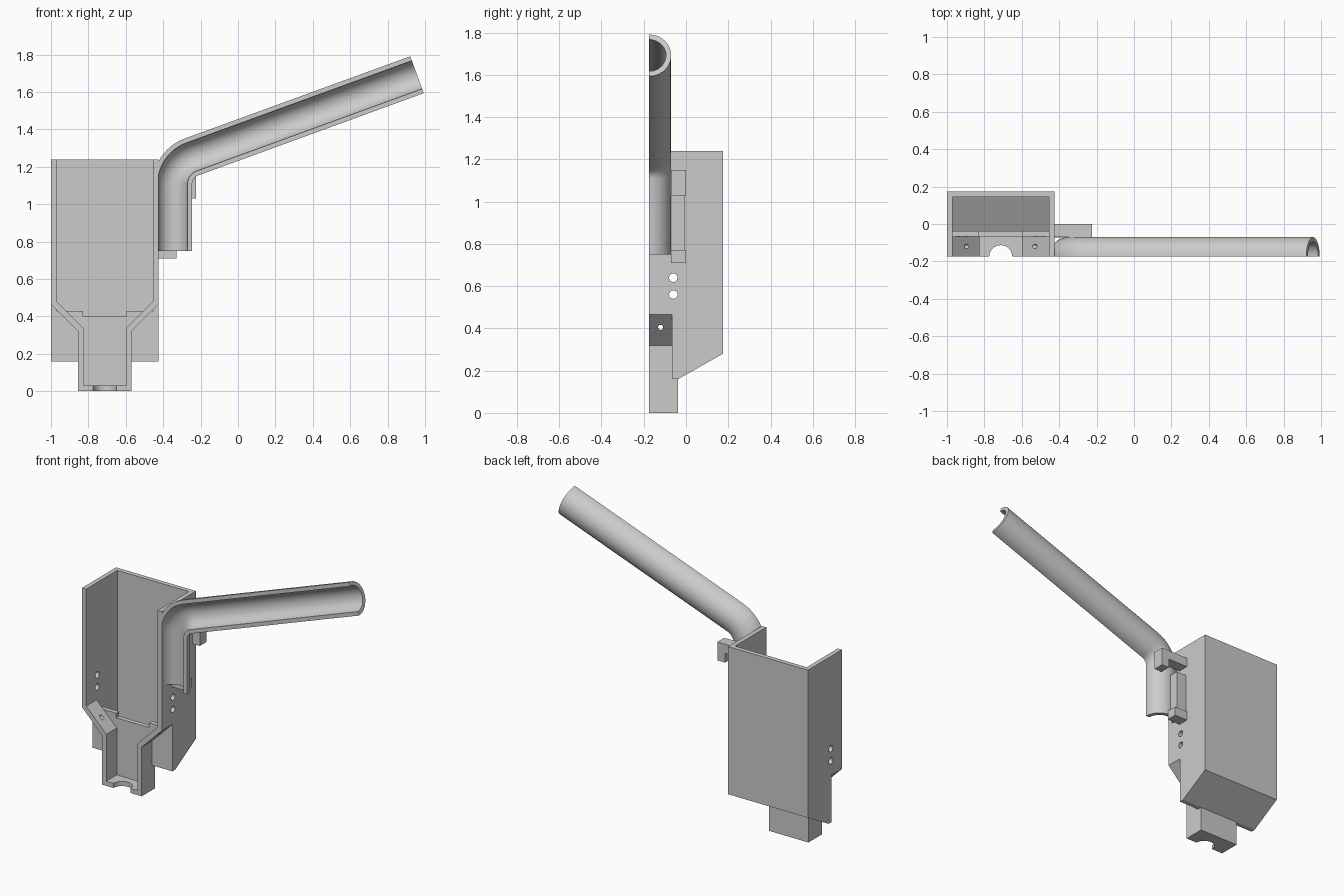
import bpy, bmesh, math
from mathutils import Vector, Matrix

cube = bpy.data.objects.get("Cube")
if cube:
    bpy.data.objects.remove(cube, do_unlink=True)

grey = bpy.data.materials.new("plain_grey")
grey.use_nodes = True
COLOUR = (0.6, 0.6, 0.6, 1)
grey.diffuse_color = COLOUR
grey.node_tree.nodes["Principled BSDF"].inputs["Base Color"].default_value = COLOUR

LEFT, RIGHT, WALL = -1.0, -0.425, 0.03      # housing extent in x
MID = (LEFT + RIGHT) / 2
FRONT, PLATE, BACK, TOP = -0.175, -0.067, 0.175, 1.24


def finish(name, bm):
    bmesh.ops.recalc_face_normals(bm, faces=bm.faces)
    mesh = bpy.data.meshes.new(name)
    bm.to_mesh(mesh)
    bm.free()
    mesh.materials.append(grey)
    obj = bpy.data.objects.new(name, mesh)
    bpy.context.collection.objects.link(obj)
    return obj


def prism(name, profile, axis, start, end):
    """Extrude a profile along x (points are y, z) or y (points are x, z)."""
    bm = bmesh.new()
    place = (lambda a, b: (start, a, b)) if axis == "x" else (lambda a, b: (a, start, b))
    face = bm.faces.new([bm.verts.new(place(a, b)) for a, b in profile])
    new = bmesh.ops.extrude_face_region(bm, geom=[face])["geom"]
    shift = Vector((end - start, 0, 0) if axis == "x" else (0, end - start, 0))
    bmesh.ops.translate(bm, vec=shift, verts=[v for v in new if isinstance(v, bmesh.types.BMVert)])
    return finish(name, bm)


def box(name, x0, x1, y0, y1, z0, z1):
    return prism(name, [(x0, z0), (x1, z0), (x1, z1), (x0, z1)], "y", y0, y1)


def mirrored(half):
    """Complete a left-hand profile about the housing's middle."""
    return half + [(2 * MID - x, z) for x, z in reversed(half)]


def select_only(obj):
    bpy.ops.object.select_all(action="DESELECT")
    obj.select_set(True)
    bpy.context.view_layer.objects.active = obj


def drill(targets, centre, radius, length, axis):
    """Cut a round hole through the targets."""
    bm = bmesh.new()
    bmesh.ops.create_cone(bm, cap_ends=True, segments=24, radius1=radius, radius2=radius, depth=length)
    turn = Matrix.Rotation(math.pi / 2, 4, "Y") if axis == "x" else Matrix()
    bm.transform(Matrix.Translation(centre) @ turn)
    cutter = finish("cutter", bm)
    cutter.hide_render = True
    for obj in targets:
        mod = obj.modifiers.new("hole", "BOOLEAN")
        mod.operation, mod.solver, mod.object = "DIFFERENCE", "EXACT", cutter
        select_only(obj)
        bpy.ops.object.modifier_apply(modifier=mod.name)
    bpy.data.objects.remove(cutter, do_unlink=True)


# Front frame: side rims, funnel slopes and outlet neck in one outline
outer = [(LEFT, TOP), (LEFT, 0.465), (-0.855, 0.32), (-0.855, 0)]
inner = [(LEFT + WALL, TOP), (LEFT + WALL, 0.48), (-0.825, 0.335), (-0.825, WALL)]
frame = prism("funnel_frame", mirrored(outer) + mirrored(inner)[::-1], "y", FRONT, PLATE)

# Rear housing: side walls, back wall, sloping floor
side = [(PLATE, 0.16), (-0.037, 0.16), (BACK, 0.28), (BACK, TOP), (PLATE, TOP)]
walls = [prism("side_wall_right", side, "x", LEFT, LEFT + WALL),
         prism("side_wall_left", side, "x", RIGHT - WALL, RIGHT)]
box("back_wall", LEFT + WALL, RIGHT - WALL, BACK - WALL, BACK, 0.29, TOP)
floor = [(-0.037, 0.16), (BACK, 0.28), (BACK, 0.31), (-0.037, 0.19)]
prism("sloping_floor", floor, "x", LEFT + WALL, RIGHT - WALL)

# Plate behind the funnel, with a lowered middle lip
plate = [(-0.855, 0), (-0.855, 0.16), (LEFT + WALL, 0.16),
         (LEFT + WALL, 0.43), (-0.83, 0.43), (-0.83, 0.4)]
prism("funnel_back_plate", mirrored(plate), "y", PLATE, -0.037)

# Holes through the side walls, funnel slopes and outlet
for y, z, r in [(0.03, 1.03, 0.016), (-0.06, 1.03, 0.016), (-0.06, 0.64, 0.02), (-0.06, 0.56, 0.02)]:
    drill([frame] + walls, (MID, y, z), r, 1, "x")
drill([frame], (MID, -0.12, 0.405), 0.012, 1, "x")
drill([frame], (MID, FRONT, 0.015), 0.062, 0.1, "z")

# Half pipe: straight, bend, long inclined run
R_OUT, R_IN, BEND, PIPE_X, STEPS = 0.105, 0.08, 0.155, -0.35, 14
BEND_Z, END = 1.107, (0.957, 1.692)
UP, TILT = math.radians(90), math.radians(20)
path = [(PIPE_X, 0.75, UP)]
for i in range(STEPS + 1):
    a = UP + (TILT - UP) * i / STEPS
    path.append((PIPE_X + BEND - BEND * math.sin(a), BEND_Z + BEND * math.cos(a), a))
path.append((*END, TILT))

arc = [math.pi * i / 24 for i in range(25)]
section = [(R_OUT * math.cos(t), R_OUT * math.sin(t)) for t in arc]
section += [(R_IN * math.cos(t), R_IN * math.sin(t)) for t in reversed(arc)]
bm = bmesh.new()
rings = [[bm.verts.new((x + s * math.sin(a), FRONT + d, z - s * math.cos(a))) for s, d in section]
         for x, z, a in path]
for low, high in zip(rings, rings[1:]):
    for i in range(len(section)):
        j = (i + 1) % len(section)
        bm.faces.new((low[i], low[j], high[j], high[i]))
for ring in (rings[0], rings[-1]):
    for i in range(len(arc) - 1):
        bm.faces.new((ring[i], ring[i + 1], ring[-2 - i], ring[-1 - i]))
pipe = finish("half_pipe", bm)
select_only(pipe)
bpy.ops.object.shade_smooth_by_angle(angle=math.radians(30))

# Bracket behind the pipe: hooked arm, spine and foot
hook = [(RIGHT, 1.09), (-0.28, 1.09), (-0.28, 1.03), (-0.225, 1.03), (-0.225, 1.15), (RIGHT, 1.15)]
prism("bracket_hook", hook, "y", -0.07, 0)
box("bracket_spine", RIGHT, -0.35, -0.072, -0.007, 0.77, 1.03)
box("bracket_foot", RIGHT, -0.33, -0.07, 0, 0.71, 0.77)
